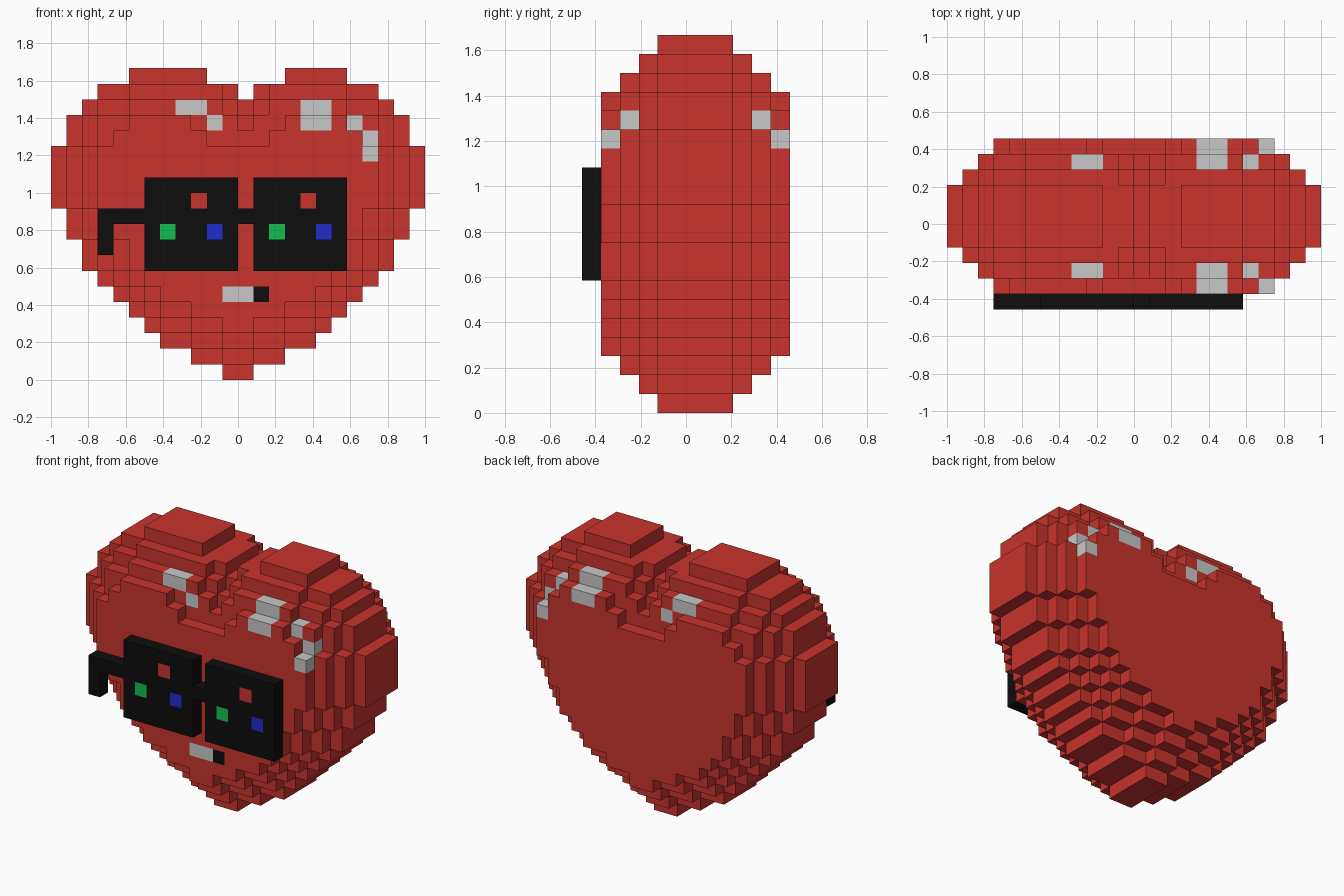
import bpy, bmesh

if "Cube" in bpy.data.objects:
    bpy.data.objects.remove(bpy.data.objects["Cube"])

U = 1 / 12            # edge of one cube cell
X0, Y0 = -1.0, -5.5 * U


def material(name, rgb):
    m = bpy.data.materials.new(name)
    m.diffuse_color = (*rgb, 1)
    m.use_nodes = True
    m.node_tree.nodes["Principled BSDF"].inputs["Base Color"].default_value = m.diffuse_color
    return m


RED, BLACK, GREY, GREEN, BLUE = range(5)
MATS = [material("heart red", (0.58, 0.033, 0.026)),
        material("black", (0.004, 0.004, 0.004)),
        material("light grey", (0.58, 0.58, 0.58)),
        material("green", (0.006, 0.53, 0.08)),
        material("blue", (0.015, 0.025, 0.6))]

# corner offsets of a cube face for each outward direction
SIDES = {(1, 0, 0): [(1, 0, 0), (1, 1, 0), (1, 1, 1), (1, 0, 1)],
         (-1, 0, 0): [(0, 0, 0), (0, 0, 1), (0, 1, 1), (0, 1, 0)],
         (0, 1, 0): [(0, 1, 0), (0, 1, 1), (1, 1, 1), (1, 1, 0)],
         (0, -1, 0): [(0, 0, 0), (1, 0, 0), (1, 0, 1), (0, 0, 1)],
         (0, 0, 1): [(0, 0, 1), (1, 0, 1), (1, 1, 1), (0, 1, 1)],
         (0, 0, -1): [(0, 0, 0), (0, 1, 0), (1, 1, 0), (1, 0, 0)]}


def build_cells(name, cells):
    """Outer skin of a set of cube cells {(i, j, k): material index}."""
    bm = bmesh.new()
    verts = {}

    def vert(p):
        if p not in verts:
            verts[p] = bm.verts.new((X0 + p[0] * U, Y0 + p[1] * U, p[2] * U))
        return verts[p]

    for (i, j, k), mat in cells.items():
        for (dx, dy, dz), corners in SIDES.items():
            if (i + dx, j + dy, k + dz) not in cells:
                f = bm.faces.new([vert((i + a, j + b, k + c)) for a, b, c in corners])
                f.material_index = mat
    me = bpy.data.meshes.new(name)
    bm.to_mesh(me)
    bm.free()
    for m in MATS:
        me.materials.append(m)
    ob = bpy.data.objects.new(name, me)
    bpy.context.collection.objects.link(ob)
    return ob


# Heart: stacked slices, each one cell smaller in outline and one cell deeper
half = [1, 3, 5, 6, 7, 8, 9, 10, 10, 11, 11, 12, 12, 12, 12, 11, 11, 10, 9, 7]
notches = [{18: (12, 12), 19: (10, 14)},
           {17: (12, 12), 18: (11, 13)},
           {16: (12, 12), 17: (11, 13)},
           {15: (10, 13), 16: (9, 14)}]
heart = {}
for layer, notch in enumerate(notches):
    for k, h in enumerate(half):
        lo, hi = notch.get(k, (99, -1))
        for i in range(12 - h, 12 + h):
            if not lo <= i <= hi:
                for j in range(4 - layer, 8 + layer):
                    heart[i, j, k] = RED
    padded = [0] + half + [0]
    half = [max(0, min(padded[r] - 1, padded[r - 1], padded[r + 1]))
            for r in range(1, len(padded) - 1)]


def column(i, k):
    return [c[1] for c in heart if c[0] == i and c[2] == k]


# Shine marks on the front and back
for i, k in [(8, 17), (9, 17), (10, 16), (16, 17), (17, 17), (16, 16), (17, 16),
             (19, 16), (20, 15), (20, 14)]:
    js = column(i, k)
    heart[i, min(js), k] = heart[i, max(js), k] = GREY
# Mouth on the front
for i, mat in [(11, GREY), (12, GREY), (13, BLACK)]:
    heart[i, min(column(i, 5)), 5] = mat
build_cells("heart_body", heart)

# Glasses: two lenses, bridge, side arm with hook
glasses = {}


def block(i0, i1, k0, k1, mat=BLACK):
    for i in range(i0, i1 + 1):
        for k in range(k0, k1 + 1):
            glasses[i, 0, k] = mat


for left in (6, 13):
    block(left, left + 5, 7, 12)
    block(left + 3, left + 3, 11, 11, RED)
    block(left + 1, left + 1, 9, 9, GREEN)
    block(left + 4, left + 4, 9, 9, BLUE)
block(12, 12, 10, 10)
block(3, 5, 10, 10)
block(3, 3, 8, 9)
build_cells("glasses", glasses)
